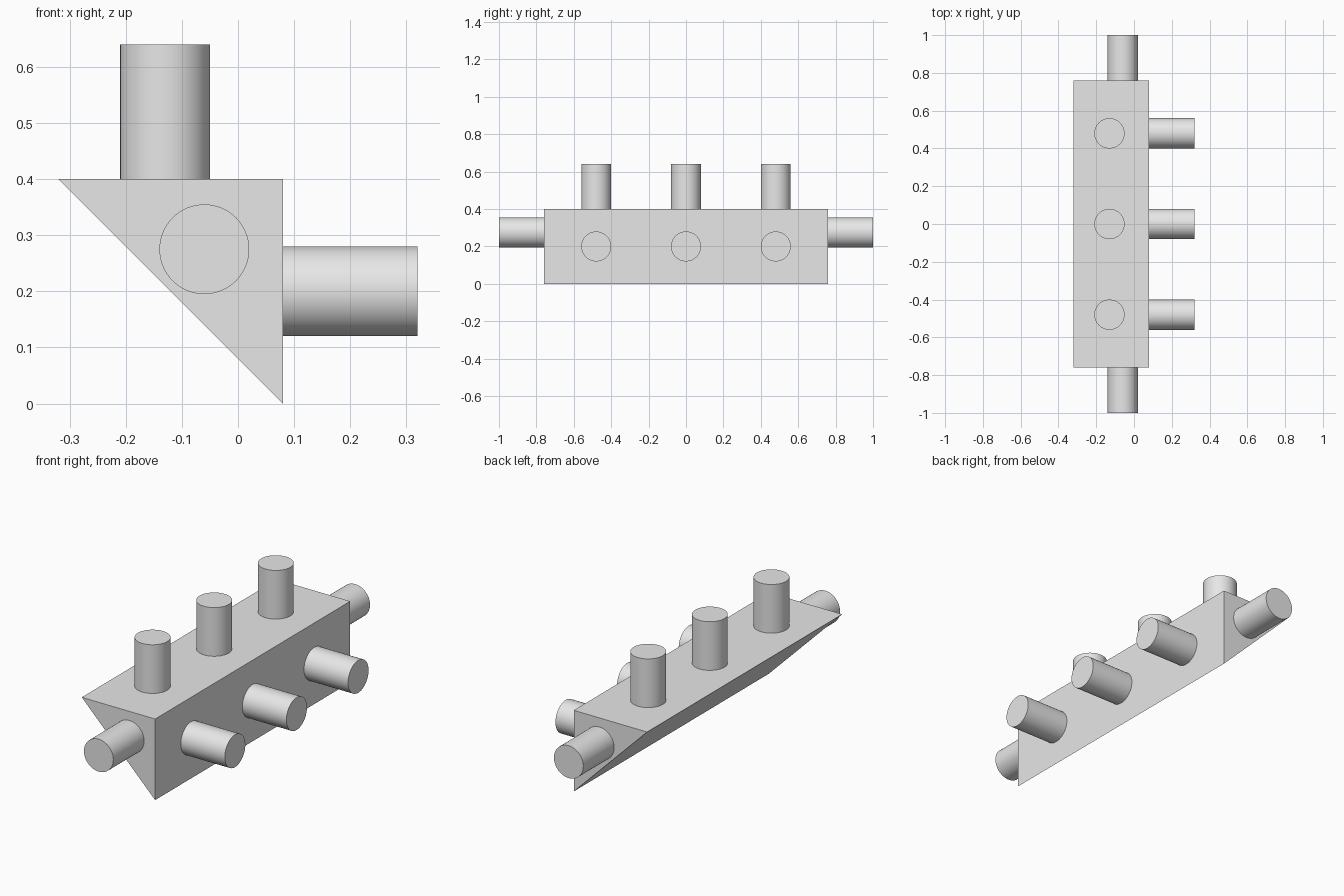
import bpy
import bmesh
import math
from mathutils import Vector

cube = bpy.data.objects.get("Cube")
if cube:
    bpy.data.objects.remove(cube, do_unlink=True)

# One plain grey for everything
GREY = (0.8, 0.8, 0.8, 1)
grey = bpy.data.materials.new("plain_grey")
grey.use_nodes = True
grey.diffuse_color = GREY
grey.node_tree.nodes["Principled BSDF"].inputs["Base Color"].default_value = GREY

HALF_LENGTH = 0.76
TOP, SIDE = 0.4, 0.08
PEG_RADIUS, PEG_LENGTH = 0.08, 0.24


def prism(name, profile, half):
    """Extrude an (x, z) profile along y."""
    bm = bmesh.new()
    face = bm.faces.new([bm.verts.new((x, -half, z)) for x, z in profile])
    new = bmesh.ops.extrude_face_region(bm, geom=[face])["geom"]
    verts = [v for v in new if isinstance(v, bmesh.types.BMVert)]
    bmesh.ops.translate(bm, verts=verts, vec=(0, 2 * half, 0))
    bmesh.ops.recalc_face_normals(bm, faces=bm.faces)
    mesh = bpy.data.meshes.new(name)
    bm.to_mesh(mesh)
    bm.free()
    obj = bpy.data.objects.new(name, mesh)
    bpy.context.collection.objects.link(obj)
    mesh.materials.append(grey)


def peg(name, base, direction):
    """Cylinder standing on base and pointing along direction."""
    axis = Vector(direction)
    bpy.ops.mesh.primitive_cylinder_add(
        vertices=64, radius=PEG_RADIUS, depth=PEG_LENGTH,
        location=Vector(base) + axis * PEG_LENGTH / 2,
        rotation=axis.to_track_quat("Z", "Y").to_euler())
    obj = bpy.context.object
    obj.name = name
    obj.data.materials.append(grey)
    bpy.ops.object.shade_smooth_by_angle(angle=math.radians(30))


# Triangular body
prism("wedge_body", [(-0.32, TOP), (SIDE, 0), (SIDE, TOP)], HALF_LENGTH)

# Rows of pegs on the top and the side
for place, y in (("front", -0.48), ("middle", 0), ("back", 0.48)):
    peg("top_peg_" + place, (-0.13, y, TOP), (0, 0, 1))
    peg("side_peg_" + place, (SIDE, y, 0.2), (1, 0, 0))

# One peg on each end
for place, s in (("front", -1), ("back", 1)):
    peg("end_peg_" + place, (-0.06, s * HALF_LENGTH, 0.275), (0, s, 0))
